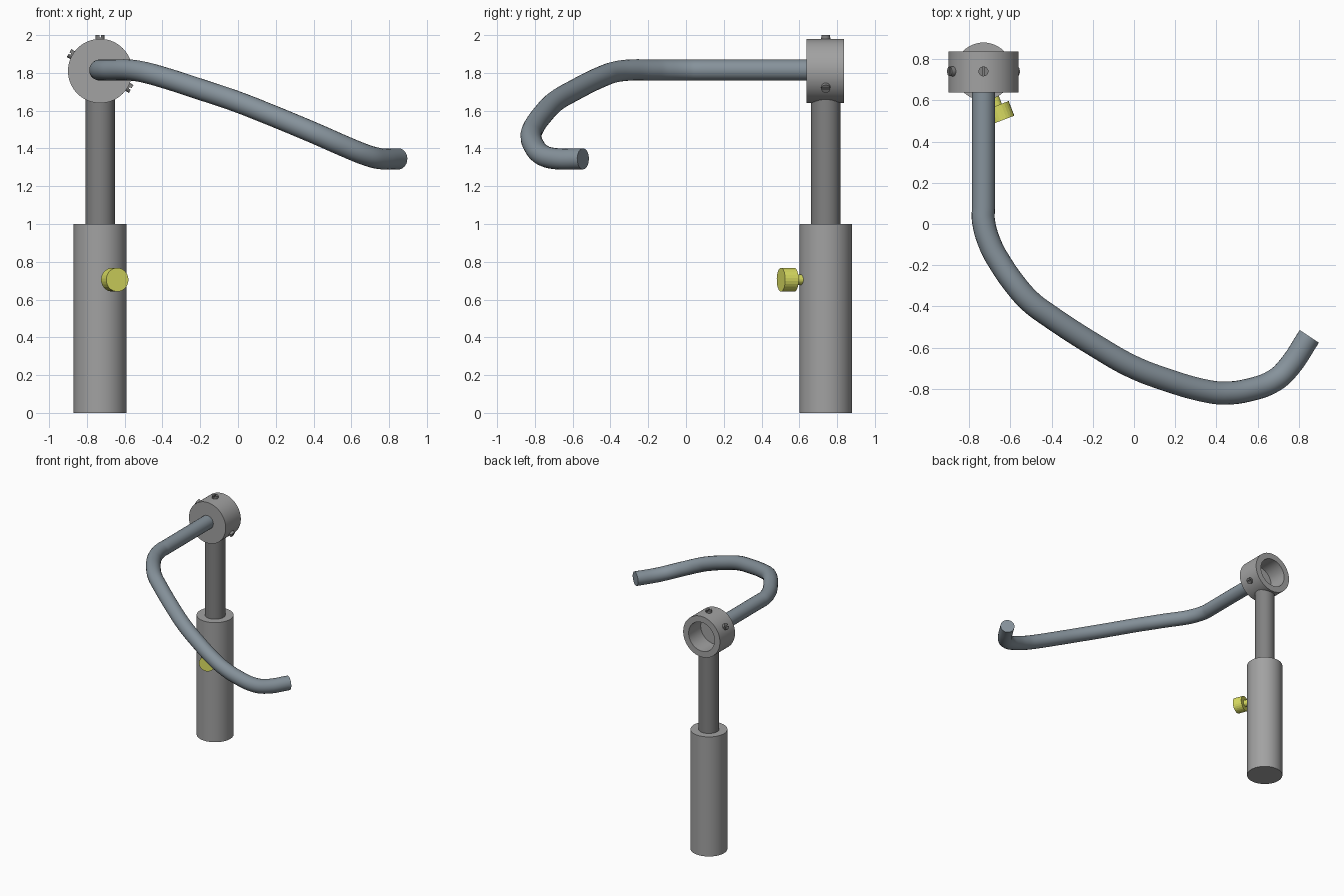
import bpy, math
from mathutils import Vector

if "Cube" in bpy.data.objects:
    bpy.data.objects.remove(bpy.data.objects["Cube"])


def material(name, rgb):
    m = bpy.data.materials.new(name)
    m.diffuse_color = (*rgb, 1)
    m.use_nodes = True
    m.node_tree.nodes["Principled BSDF"].inputs["Base Color"].default_value = m.diffuse_color
    return m


GREY = material("grey_metal", (0.36, 0.36, 0.36))
DARK = material("dark_metal", (0.22, 0.22, 0.22))
STEEL = material("blue_steel", (0.24, 0.29, 0.33))
YELLOW = material("yellow_brass", (0.70, 0.72, 0.12))


def smooth(ob):
    bpy.ops.object.select_all(action='DESELECT')
    ob.select_set(True)
    bpy.context.view_layer.objects.active = ob
    bpy.ops.object.shade_smooth_by_angle()


def lathe(name, profile, origin, axis, mat, sides=48, soft=True):
    """Revolve (radius, height) points about an axis; both ends are capped."""
    quat = Vector((0, 0, 1)).rotation_difference(Vector(axis).normalized())
    verts = [quat @ Vector((r * math.cos(2 * math.pi * i / sides),
                            r * math.sin(2 * math.pi * i / sides), h)) + Vector(origin)
             for r, h in profile for i in range(sides)]
    faces = [(a * sides + i, a * sides + (i + 1) % sides,
              (a + 1) * sides + (i + 1) % sides, (a + 1) * sides + i)
             for a in range(len(profile) - 1) for i in range(sides)]
    last = (len(profile) - 1) * sides
    faces += [tuple(reversed(range(sides))), tuple(range(last, last + sides))]
    me = bpy.data.meshes.new(name)
    me.from_pydata([tuple(v) for v in verts], [], faces)
    me.materials.append(mat)
    ob = bpy.data.objects.new(name, me)
    bpy.context.collection.objects.link(ob)
    if soft:
        smooth(ob)
    return ob


PX, PY, CZ = -0.73, 0.74, 1.81

# Upright: outer sleeve and inner post
lathe("sleeve", [(0.14, 0), (0.14, 1.0)], (PX, PY, 0), (0, 0, 1), GREY)
lathe("inner_post", [(0.078, 0.95), (0.078, 1.67)], (PX, PY, 0), (0, 0, 1), DARK)

# Collar: a cup open to the back
lathe("collar", [(0.17, 0), (0.17, 0.2), (0.12, 0.2), (0.12, 0.04)],
      (PX, 0.637, CZ), (0, 1, 0), GREY, 64)

# Slotted set screws around the collar
for n, deg in enumerate((90, 150, -30)):
    a = math.radians(deg)
    d = Vector((math.cos(a), 0, math.sin(a)))
    base = Vector((PX, PY, CZ))
    screw = lathe(f"set_screw_{n + 1}", [(0.024, 0.13), (0.024, 0.19)], base, d, DARK, 24)
    bpy.ops.mesh.primitive_cube_add(size=1, location=base + d * 0.19,
                                    rotation=(0, math.pi / 2 - a, 0))
    cutter = bpy.context.object
    cutter.scale = (0.009, 0.1, 0.024)
    cutter.hide_render = True
    mod = screw.modifiers.new("slot", 'BOOLEAN')
    mod.operation, mod.object, mod.solver = 'DIFFERENCE', cutter, 'EXACT'
    bpy.context.view_layer.objects.active = screw
    bpy.ops.object.modifier_apply(modifier="slot")
    bpy.data.objects.remove(cutter)

# Clamp knob: stem and head
k = math.radians(-69)
lathe("clamp_knob", [(0.027, 0.12), (0.027, 0.178), (0.063, 0.178), (0.063, 0.254)],
      (PX, PY, 0.705), (math.cos(k), math.sin(k), 0), YELLOW, 24, False)

# Bent arm swept along its centre line
path = [(-.73, .65, 1.815), (-.73, .3, 1.815), (-.73, .08, 1.815), (-.73, .015, 1.815),
        (-.693, -.11, 1.815), (-.655, -.18, 1.815), (-.572, -.30, 1.815),
        (-.5, -.379, 1.804), (-.423, -.437, 1.784), (-.176, -.597, 1.705),
        (-.012, -.69, 1.650), (.147, -.752, 1.588), (.365, -.813, 1.498),
        (.442, -.82, 1.465), (.553, -.806, 1.416), (.684, -.757, 1.363),
        (.751, -.694, 1.346), (.850, -.545, 1.345)]
cu = bpy.data.curves.new("bent_arm", 'CURVE')
cu.dimensions = '3D'
cu.bevel_depth, cu.bevel_resolution = 0.056, 8
cu.use_fill_caps, cu.resolution_u = True, 5
sp = cu.splines.new('BEZIER')
sp.bezier_points.add(len(path) - 1)
for bp, co in zip(sp.bezier_points, path):
    bp.co = co
    bp.handle_left_type = bp.handle_right_type = 'AUTO'
cu.materials.append(STEEL)
arm = bpy.data.objects.new("bent_arm", cu)
bpy.context.collection.objects.link(arm)
bpy.ops.object.select_all(action='DESELECT')
arm.select_set(True)
bpy.context.view_layer.objects.active = arm
bpy.ops.object.convert(target='MESH')
smooth(bpy.context.object)
